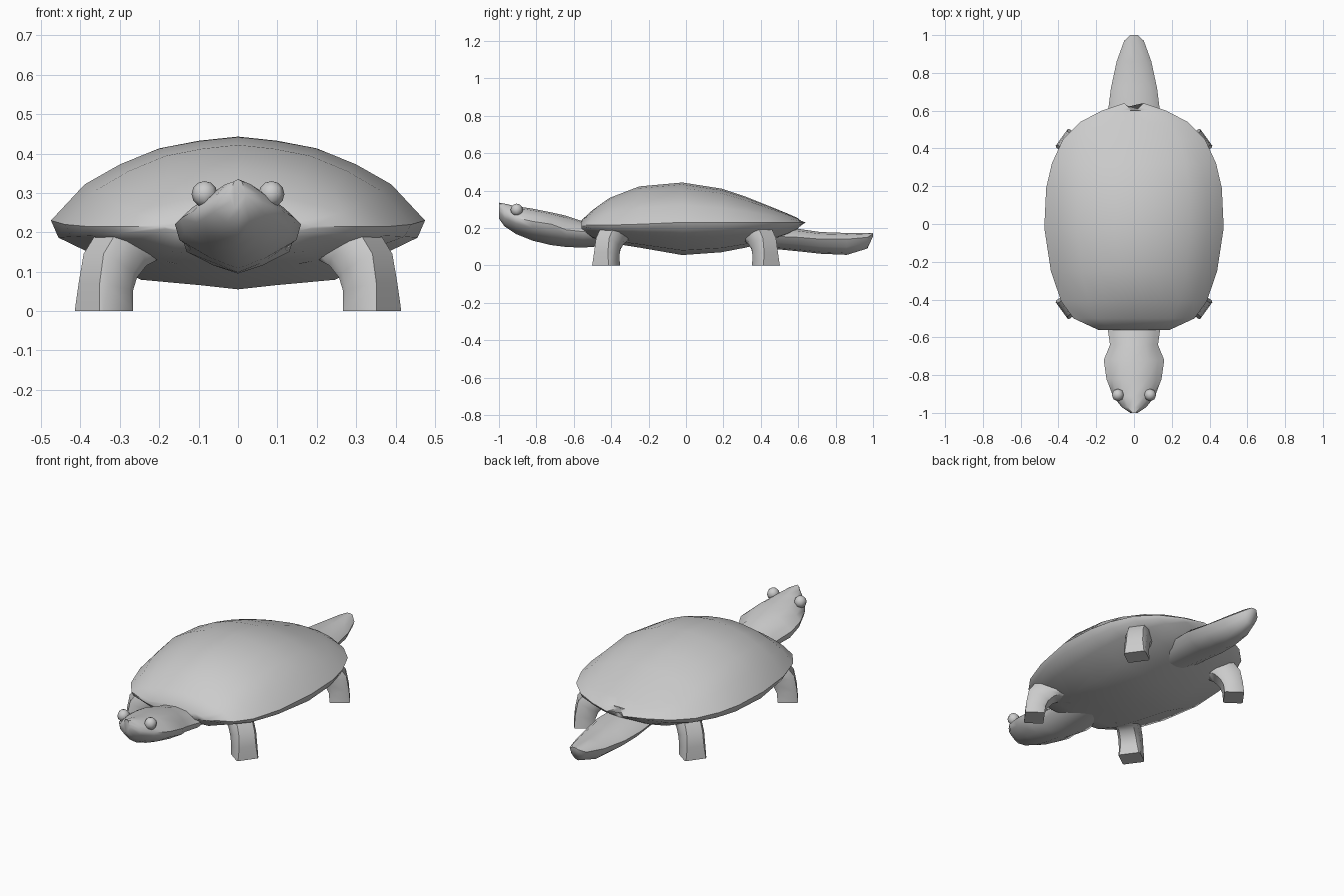
import bpy, bmesh, math
from mathutils import Vector

if "Cube" in bpy.data.objects:
    bpy.data.objects.remove(bpy.data.objects["Cube"])

grey = bpy.data.materials.new("grey")
grey.diffuse_color = (0.6, 0.6, 0.6, 1)
grey.use_nodes = True
grey.node_tree.nodes["Principled BSDF"].inputs["Base Color"].default_value = grey.diffuse_color


def finish(name, bm, angle=50):
    bmesh.ops.recalc_face_normals(bm, faces=bm.faces)
    me = bpy.data.meshes.new(name)
    bm.to_mesh(me)
    bm.free()
    ob = bpy.data.objects.new(name, me)
    bpy.context.collection.objects.link(ob)
    me.materials.append(grey)
    bpy.ops.object.select_all(action='DESELECT')
    ob.select_set(True)
    bpy.context.view_layer.objects.active = ob
    bpy.ops.object.shade_smooth_by_angle(angle=math.radians(angle))
    return ob


def loft(name, rings, angle=50):
    """Skin closed rings of equal length and cap both ends."""
    bm = bmesh.new()
    loops = [[bm.verts.new(p) for p in r] for r in rings]
    n = len(loops[0])
    for a, b in zip(loops, loops[1:]):
        for i in range(n):
            j = (i + 1) % n
            bm.faces.new((a[i], a[j], b[j], b[i]))
    bm.faces.new(loops[0])
    bm.faces.new(loops[-1])
    return finish(name, bm, angle)


def section(y, hw, rim, top, bottom, upper, lower):
    """Symmetric ring from half profiles: upper runs rim to crown, lower rim to keel."""
    half = [(x * hw, rim + (top - rim) * h) for x, h in upper]
    under = [(x * hw, rim + (bottom - rim) * h) for x, h in lower]
    right = under[::-1] + half
    pts = right + [(-x, z) for x, z in right[-2:0:-1]]
    return [(x, y, z) for x, z in pts]


# Shell: domed back and shallow belly (y, half width, rim, top, bottom)
dome = [(1, 0), (.82, .43), (.63, .67), (.42, .86), (.21, .95), (0, 1)]
belly = [(.96, .25), (.8, .46), (.52, .86), (.2, .94), (0, 1)]
shell = [(-.56, .19, .215, .24, .19), (-.50, .32, .215, .295, .14),
         (-.41, .385, .215, .36, .12), (-.25, .44, .22, .422, .095),
         (-.02, .475, .23, .443, .055), (.19, .465, .23, .41, .07),
         (.32, .435, .23, .367, .095), (.45, .375, .23, .315, .125),
         (.54, .285, .23, .278, .16), (.60, .17, .23, .252, .195),
         (.64, .05, .228, .238, .22)]
rings = [section(*s, dome, belly) for s in shell]
# Notch at the back edge
rings[-1] = [(x, y - .05 * (1 - abs(x) / .05), z) for x, y, z in rings[-1]]
loft("shell", rings)

# Head and neck
crown = [(1, 0), (.8, .4), (.48, .86), (0, 1)]
jaw = [(.93, .35), (.45, .75), (0, 1)]
head = [(-.35, .12, .17, .19, .11), (-.55, .14, .18, .235, .095),
        (-.64, .127, .19, .265, .098), (-.72, .16, .22, .283, .108),
        (-.82, .146, .235, .303, .132), (-.91, .112, .255, .316, .168),
        (-.97, .065, .275, .33, .208), (-1.0, .02, .295, .335, .25)]
loft("head", [section(*s, crown, jaw) for s in head])

# Tail
tail_top = [(1, 0), (.7, .75), (0, 1)]
tail_under = [(.8, .5), (.4, .88), (0, 1)]
tail = [(.35, .12, .16, .2, .1), (.60, .137, .15, .195, .075),
        (.72, .122, .14, .178, .062), (.86, .092, .14, .173, .056),
        (.97, .052, .15, .174, .09), (1.0, .02, .168, .174, .155)]
loft("tail", [section(*s, tail_top, tail_under) for s in tail])

# Legs: bent tubes leaning out diagonally (outer r, z, inner r, z, chamfer)
leg_path = [(-.27, .2, -.25, .12, .3), (-.15, .215, -.19, .13, .3),
            (-.07, .212, -.155, .115, .3), (-.02, .145, -.125, .085, .28),
            (-.006, .07, -.11, .05, .24), (0, 0, -.105, 0, .1)]
for sy, end in ((-1, "front"), (1, "back")):
    for sx, side in ((1, "right"), (-1, "left")):
        out = Vector((.81 * sx, .586 * sy, 0))
        across = Vector((-.586 * sx, .81 * sy, 0))
        base = Vector((.383 * sx, .458 * sy, 0))
        rings = []
        for ro, zo, ri, zi, c in leg_path:
            outer = base + out * ro + Vector((0, 0, zo))
            inner = base + out * ri + Vector((0, 0, zi))
            k = c * .8
            plan = [(0, -1 + c), (0, 1 - c), (k, 1), (1 - k, 1),
                    (1, 1 - c), (1, -1 + c), (1 - k, -1), (k, -1)]
            rings.append([outer.lerp(inner, t) + across * (.06 * w) for t, w in plan])
        loft(f"{end}_{side}_leg", rings)

# Eyes
for sx, side in ((1, "right"), (-1, "left")):
    bm = bmesh.new()
    bmesh.ops.create_uvsphere(bm, u_segments=8, v_segments=6, radius=.033)
    bmesh.ops.translate(bm, verts=bm.verts, vec=(.085 * sx, -.905, .297))
    finish(f"{side}_eye", bm, 60)
